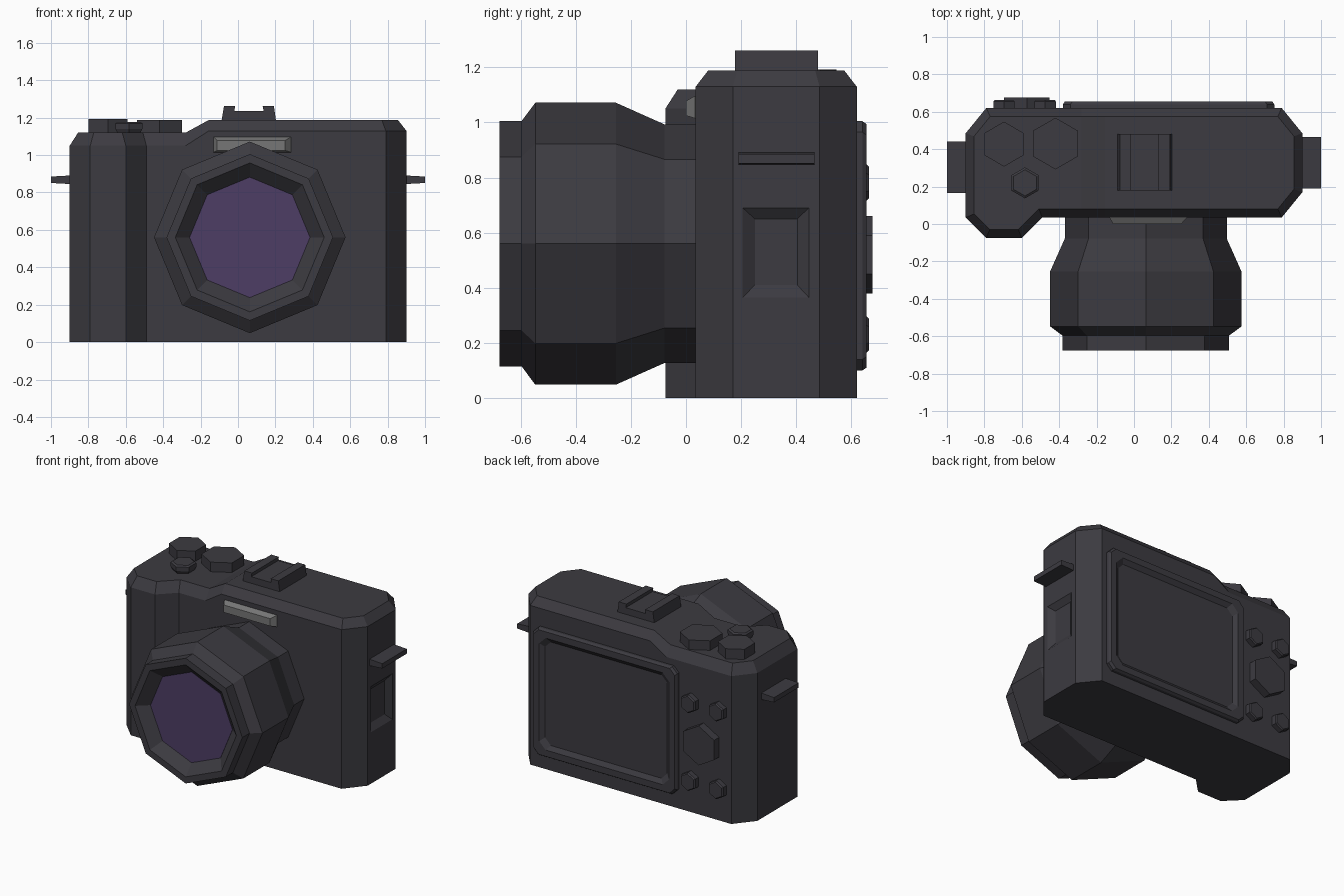
import bpy, bmesh, math
from mathutils import Vector

if "Cube" in bpy.data.objects:
    bpy.data.objects.remove(bpy.data.objects["Cube"])


def material(name, rgb):
    m = bpy.data.materials.new(name)
    m.diffuse_color = (*rgb, 1)
    m.use_nodes = True
    m.node_tree.nodes["Principled BSDF"].inputs["Base Color"].default_value = m.diffuse_color
    return m


BLACK = material("charcoal", (0.045, 0.043, 0.052))
GLASS = material("purple glass", (0.075, 0.048, 0.13))
GREY = material("flash grey", (0.18, 0.18, 0.18))


def finish(bm, name, mat=BLACK):
    bmesh.ops.recalc_face_normals(bm, faces=bm.faces)
    me = bpy.data.meshes.new(name)
    bm.to_mesh(me)
    bm.free()
    ob = bpy.data.objects.new(name, me)
    me.materials.append(mat)
    bpy.context.collection.objects.link(ob)
    return ob


def loft(name, rings, mat=BLACK, caps=True):
    """Join equal-length rings of points with quads, capping both ends."""
    bm = bmesh.new()
    vs = [[bm.verts.new(p) for p in r] for r in rings]
    n = len(vs[0])
    for a, b in zip(vs, vs[1:]):
        for i in range(n):
            j = (i + 1) % n
            bm.faces.new((a[i], a[j], b[j], b[i]))
    if caps:
        bm.faces.new(vs[0])
        bm.faces.new(vs[-1])
    return finish(bm, name, mat)


def turned(name, centre, axis, profile, sides, mat=BLACK):
    """Low-poly turned part; profile is (distance along axis, radius)."""
    rings = []
    for d, r in profile:
        ring = []
        for i in range(sides):
            a = 2 * math.pi * i / sides
            u, v = r * math.sin(a), r * math.cos(a)
            off = (u, d, v) if axis == 'y' else (u, v, d)
            ring.append(Vector(centre) + Vector(off))
        rings.append(ring)
    return loft(name, rings, mat)


def rect(x0, x1, z0, z1, y, c=0.0):
    """Rectangle facing y, with corners cut by c."""
    if not c:
        return [(x0, y, z0), (x1, y, z0), (x1, y, z1), (x0, y, z1)]
    return [(x0 + c, y, z0), (x1 - c, y, z0), (x1, y, z0 + c), (x1, y, z1 - c),
            (x1 - c, y, z1), (x0 + c, y, z1), (x0, y, z1 - c), (x0, y, z0 + c)]


# Body: plan outline with a front grip, walls and a chamfered stepped top
plan = [(-.9, .035), (-.79, -.075), (-.6, -.075), (-.49, .035), (-.28, .035), (-.155, .035),
        (.79, .035), (.9, .17), (.9, .485), (.79, .62), (-.155, .62), (-.28, .62),
        (-.79, .62), (-.9, .485)]


def inset(pts, d):
    out = []
    for i, p in enumerate(pts):
        p = Vector(p)
        a = (p - Vector(pts[i - 1])).normalized()
        b = (Vector(pts[(i + 1) % len(pts)]) - p).normalized()
        na, nb = Vector((-a.y, a.x)), Vector((-b.y, b.x))
        out.append(p + (na + nb) * d / (1 + na.dot(nb)))
    return out


def top(x, low, high):
    return low if x < -.2 else high


bm = bmesh.new()
base = [bm.verts.new((x, y, 0)) for x, y in plan]
wall = [bm.verts.new((x, y, top(x, 1.05, 1.13))) for x, y in plan]
roof = [bm.verts.new((x, y, top(x, 1.12, 1.188))) for x, y in inset(plan, .045)]
n = len(plan)
for a, b in ((base, wall), (wall, roof)):
    for i in range(n):
        j = (i + 1) % n
        f = bm.faces.new((a[i], a[j], b[j], b[i]))
        if a is base and i == 7:
            side = f
bm.faces.new(base[::-1])
bm.faces.new(roof[:5] + roof[11:])
bm.faces.new((roof[4], roof[5], roof[10], roof[11]))
bm.faces.new(roof[5:11])
# Thumb recess in the right wall
outer = [bm.verts.new((.9, y, z)) for y, z in ((.206, .365), (.446, .365), (.446, .69), (.206, .69))]
inner = [bm.verts.new((.87, y, z)) for y, z in ((.25, .41), (.404, .41), (.404, .65), (.25, .65))]
corner = list(side.verts)
bm.faces.remove(side)
for i in range(4):
    j = (i + 1) % 4
    bm.faces.new((corner[i], corner[j], outer[j], outer[i]))
    bm.faces.new((outer[i], outer[j], inner[j], inner[i]))
bm.faces.new(inner)
finish(bm, "body")

# Lens barrel with a recessed front, and its glass
LENS = (.063, 0, .56)
turned("lens_barrel", LENS, 'y', [(.06, .433), (-.078, .433), (-.255, .512), (-.547, .512),
       (-.597, .445), (-.677, .445), (-.677, .398), (-.61, .322)], 8)
turned("lens_glass", LENS, 'y', [(-.605, .322), (-.612, .322)], 8, GLASS)

# Flash window
loft("flash_window", [rect(-.13, .283, 1.015, 1.097, .045), rect(-.13, .283, 1.015, 1.097, .033),
                      rect(-.112, .252, 1.025, 1.078, 0)], GREY)

# Accessory shoe: channel profile pulled along y
shoe = [(-.09, 1.17), (-.075, 1.262), (-.015, 1.262), (-.02, 1.235),
        (.137, 1.235), (.132, 1.262), (.192, 1.262), (.205, 1.17)]
loft("accessory_shoe", [[(x, y, z) for x, z in shoe] for y in (.178, .48)])

# Top dials and shutter button
turned("large_dial", (-.42, .43, 0), 'z', [(1.1, .138), (1.188, .138)], 6)
turned("small_dial", (-.695, .427, 0), 'z', [(1.1, .12), (1.192, .12)], 6)
turned("shutter_button", (-.583, .22, 0), 'z',
       [(1.1, .06), (1.14, .083), (1.17, .083), (1.178, .07)], 6)

# Strap lugs
for name, s, y0, y1 in (("right_strap_lug", 1, .19, .466), ("left_strap_lug", -1, .165, .44)):
    loft(name, [[(s * x, y0, .868 - h), (s * x, y1, .868 - h), (s * x, y1, .868 + h), (s * x, y0, .868 + h)]
                for x, h in ((.88, .024), (1, .017))])

# Rear screen: raised frame with a shallow recessed panel
loft("rear_screen", [rect(-.38, .75, .1, 1.005, .6, .04), rect(-.38, .75, .1, 1.005, .64, .04),
                     rect(-.37, .74, .11, .995, .655, .04), rect(-.325, .695, .155, .95, .655, .05),
                     rect(-.295, .665, .185, .92, .632, .045)])

# Rear buttons
for row, z in (("upper", .782), ("lower", .23)):
    for col, x in (("inner", -.475), ("outer", -.695)):
        turned(f"{row}_{col}_button", (x, 0, z), 'y', [(.6, .066), (.655, .066), (.664, .058)], 6)
turned("rear_control_pad", (-.573, 0, .52), 'y', [(.6, .14), (.677, .14)], 6)
